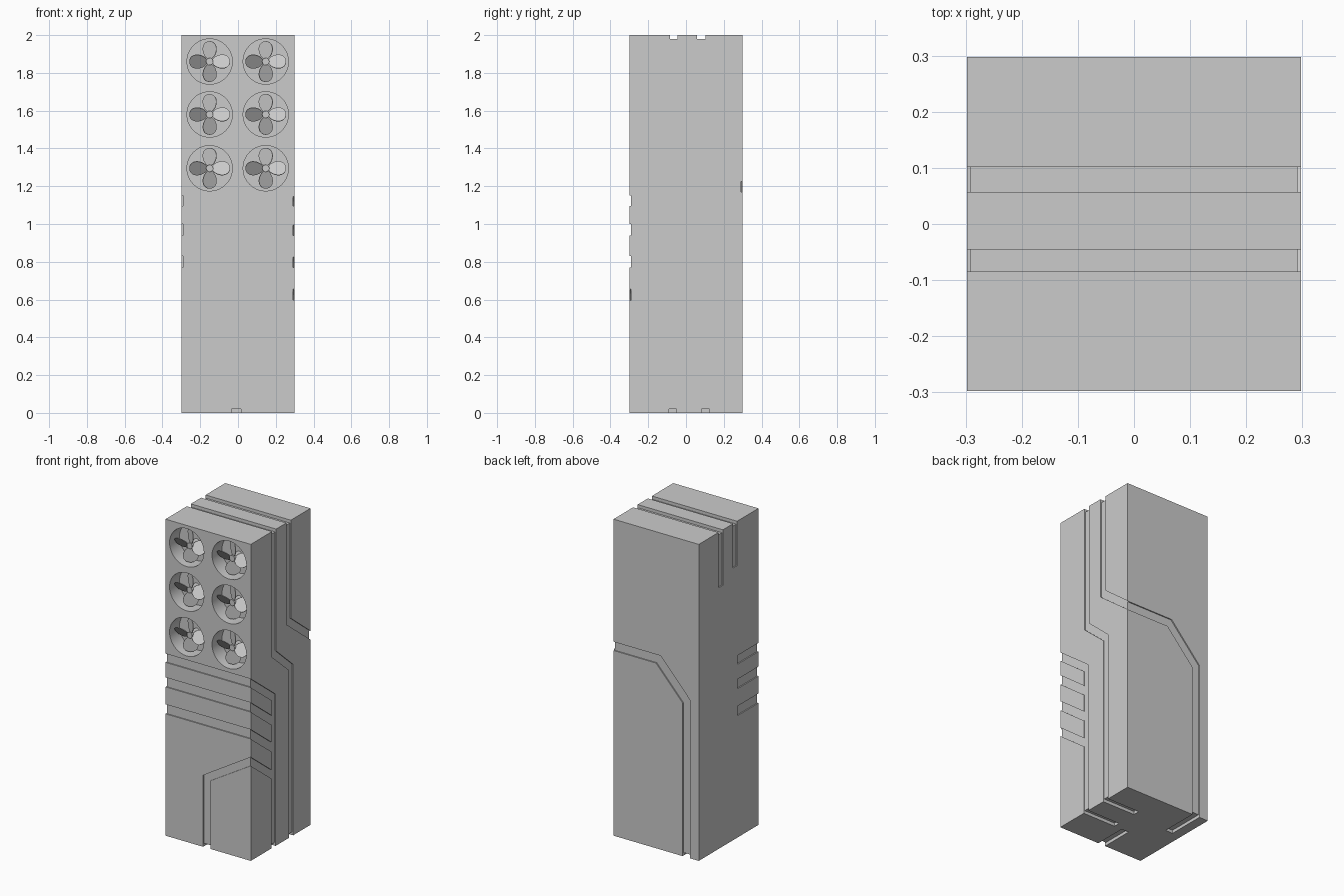
import bpy, bmesh, math
from mathutils import Matrix

if "Cube" in bpy.data.objects:
    bpy.data.objects.remove(bpy.data.objects["Cube"])

H = 0.298            # half width of the tower
D = H - 0.007        # groove floor
O = H + 0.02         # cutters overshoot the surface to here
cutters = []


def prism(name, pts, axis, lo, hi):
    """Extrude a 2D outline along an axis (pts hold the other two coordinates)."""
    put = {'x': lambda p, t: (t, p[0], p[1]),
           'y': lambda p, t: (p[0], t, p[1]),
           'z': lambda p, t: (p[0], p[1], t)}[axis]
    bm = bmesh.new()
    a = [bm.verts.new(put(p, lo)) for p in pts]
    b = [bm.verts.new(put(p, hi)) for p in pts]
    n = len(pts)
    bm.faces.new(a)
    bm.faces.new(b[::-1])
    for i in range(n):
        j = (i + 1) % n
        bm.faces.new((a[i], b[i], b[j], a[j]))
    bmesh.ops.recalc_face_normals(bm, faces=bm.faces)
    me = bpy.data.meshes.new(name)
    bm.to_mesh(me)
    bm.free()
    ob = bpy.data.objects.new(name, me)
    bpy.context.collection.objects.link(ob)
    return ob


def cut(pts, axis, lo, hi):
    ob = prism("groove_cutter", pts, axis, lo, hi)
    ob.hide_render = True
    cutters.append(ob)


def rect(a0, a1, b0, b1):
    return [(a0, b0), (a1, b0), (a1, b1), (a0, b1)]


tower = prism("tower_body", rect(-H, H, -H, H), 'z', 0, 2)

# front bands, each turning the corner into a short stub on the left side
for z0, z1 in ((1.095, 1.15), (0.94, 1.0), (0.77, 0.83)):
    cut([(-O, -O), (O, -O), (O, -D), (-D, -D), (-D, -0.09), (-O, -0.09)], 'z', z0, z1)

# top channels, each dropping into a stub on the left side
for y0, y1, end in ((0.057, 0.102, 1.65), (-0.085, -0.045, 1.72)):
    cut([(-O, 2.02), (O, 2.02), (O, 1.98), (-D, 1.98), (-D, end), (-O, end)], 'y', y0, y1)

# front slanted channel running down to the base
s = 0.607
cut([(O, 0.6 + s * (O - H)), (0.015, 0.43), (0.015, -0.02), (-0.035, -0.02),
     (-0.035, 0.452), (O, 0.655 + s * (O - H))], 'y', -O, -D)

# right side: comb of four slanted branches joining one vertical channel
k = 0.77


def slope(z, y):
    return (y, z - k * (y + H))


comb = [slope(1.15, -O), slope(1.15, -0.05), (-0.05, -0.02), (-0.09, -0.02)]
for i, (z0, z1) in enumerate(((0.6, 0.655), (0.77, 0.83), (0.94, 1.0), (1.095, 1.15))):
    comb += [slope(z0, -0.09), slope(z0, -O)]
    if i < 3:
        comb += [slope(z1, -O), slope(z1, -0.09)]
cut(comb, 'x', D, O)

# right side: the two channels coming down from the top
cut([(-0.085, 2.02), (-0.045, 2.02), (-0.045, 1.23), (0.125, 1.08), (0.125, -0.02),
     (0.083, -0.02), (0.083, 1.06), (-0.085, 1.205)], 'x', D, O)
cut([(0.057, 2.02), (0.102, 2.02), (0.102, 1.38), (O, 1.21),
     (O, 1.155), (0.057, 1.358)], 'x', D, O)

# back channel
cut([(O, 1.225), (-0.03, 1.225), (-0.236, 1.0), (-0.236, -0.02), (-0.185, -0.02),
     (-0.185, 0.968), (0.0, 1.17), (O, 1.17)], 'y', D, O)

# short stubs under the base
for x0, x1, y0, y1 in ((0.07, O, -0.09, -0.05), (0.07, O, 0.083, 0.125),
                       (-0.035, 0.015, -O, -0.09), (-0.236, -0.185, 0.06, O)):
    cut(rect(x0, x1, y0, y1), 'z', -0.02, 0.02)

# round fan wells
centres = [(x, z) for z in (1.86, 1.58, 1.295) for x in (-0.15, 0.147)]
N = 40
for cx, cz in centres:
    cut([(cx + 0.12 * math.cos(2 * math.pi * i / N), cz + 0.12 * math.sin(2 * math.pi * i / N))
         for i in range(N)], 'y', -O, -0.198)

# carve everything and drop the cutters
for c in cutters:
    m = tower.modifiers.new("cut", 'BOOLEAN')
    m.operation = 'DIFFERENCE'
    m.solver = 'EXACT'
    m.object = c
deps = bpy.context.evaluated_depsgraph_get()
carved = bpy.data.meshes.new_from_object(tower.evaluated_get(deps))
tower.modifiers.clear()
tower.data = carved
for c in cutters:
    bpy.data.objects.remove(c)

# fan: hub shaft plus four pitched blades
bm = bmesh.new()
bmesh.ops.create_cone(bm, cap_ends=True, segments=16, radius1=0.019, radius2=0.019, depth=0.072,
                      matrix=Matrix.Translation((0, 0.024, 0)) @ Matrix.Rotation(math.pi / 2, 4, 'X'))
pitch, M = math.radians(35), 24
for q in range(4):
    turn = Matrix.Rotation(q * math.pi / 2, 4, 'Y')
    rings = []
    for off in (-0.002, 0.002):
        ring = []
        for i in range(M):
            a = 2 * math.pi * i / M
            r = 0.06 + 0.048 * math.cos(a)
            w = 0.044 * math.sin(a) * (1 + 0.15 * math.cos(a))
            v = bm.verts.new((r, w * math.sin(pitch) + off * math.cos(pitch),
                              w * math.cos(pitch) - off * math.sin(pitch)))
            v.co = turn @ v.co
            ring.append(v)
        rings.append(ring)
    f, b = rings
    bm.faces.new(f)
    bm.faces.new(b[::-1])
    for i in range(M):
        j = (i + 1) % M
        bm.faces.new((f[i], b[i], b[j], f[j]))
bmesh.ops.recalc_face_normals(bm, faces=bm.faces)
fan_mesh = bpy.data.meshes.new("fan")
bm.to_mesh(fan_mesh)
bm.free()
for i, (cx, cz) in enumerate(centres):
    fan = bpy.data.objects.new(f"fan_{i + 1}", fan_mesh)
    fan.location = (cx, -0.258, cz)
    bpy.context.collection.objects.link(fan)

# smooth the round walls, keep hard edges
bpy.ops.object.select_all(action='DESELECT')
for ob in (tower, bpy.data.objects["fan_1"]):
    ob.select_set(True)
bpy.context.view_layer.objects.active = tower
bpy.ops.object.shade_smooth_by_angle(angle=math.radians(30))
